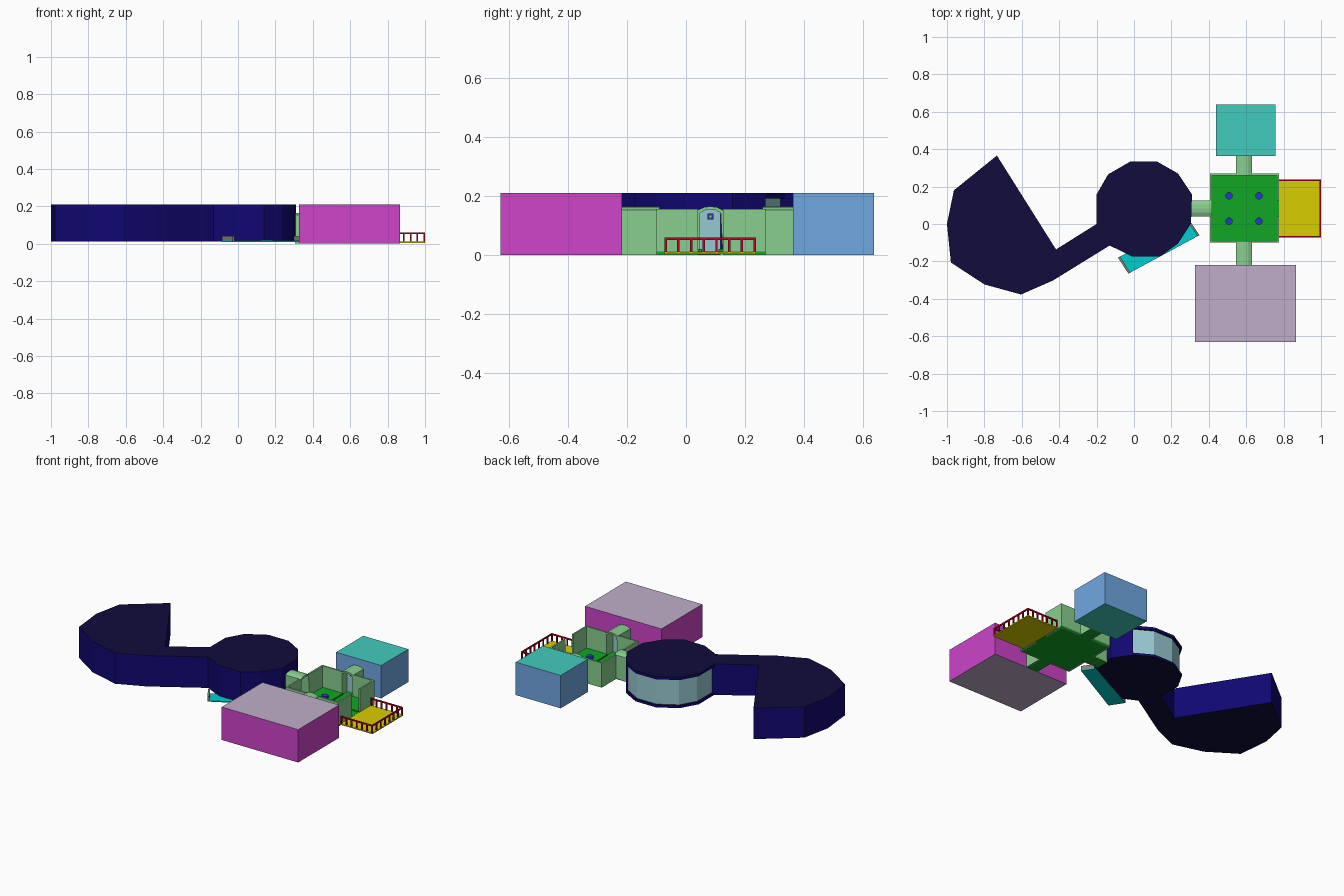
import bpy, bmesh, math
from mathutils import Vector

if "Cube" in bpy.data.objects:
    bpy.data.objects.remove(bpy.data.objects["Cube"])

def mat(name, r, g, b):
    m = bpy.data.materials.new(name)
    m.diffuse_color = tuple((c / 255) ** 2.2 for c in (r, g, b)) + (1,)
    m.use_nodes = True
    m.node_tree.nodes["Principled BSDF"].inputs["Base Color"].default_value = m.diffuse_color
    return m

NAVY = mat("navy_wall", 24, 16, 112)
NAVY_ROOF = mat("navy_roof", 24, 20, 62)
GLASS = mat("glass", 150, 200, 208)
MAGENTA = mat("magenta", 204, 70, 200)
LILAC = mat("lilac", 190, 172, 200)
BLUE = mat("blue", 112, 166, 226)
TEAL = mat("teal", 68, 202, 188)
PALE = mat("pale_green", 136, 205, 142)
GREEN = mat("green_floor", 24, 165, 40)
YELLOW = mat("yellow", 215, 205, 0)
RED = mat("red", 185, 12, 40)
DISC = mat("disc_blue", 40, 60, 200)
CYAN = mat("cyan", 10, 205, 205)
GREY = mat("grey", 130, 130, 120)

def prism(name, pts, z0, z1, side, cap=None, extra=None):
    """Extruded outline; extra = (material, first vertex indices of sides using it)."""
    bm = bmesh.new()
    lo = [bm.verts.new((x, y, z0)) for x, y in pts]
    hi = [bm.verts.new((x, y, z1)) for x, y in pts]
    n = len(pts)
    caps = [bm.faces.new(hi), bm.faces.new(lo[::-1])]
    for f in caps:
        f.material_index = 1
    for i in range(n):
        j = (i + 1) % n
        f = bm.faces.new((lo[i], lo[j], hi[j], hi[i]))
        if extra and i in extra[1]:
            f.material_index = 2
    bmesh.ops.recalc_face_normals(bm, faces=bm.faces)
    bmesh.ops.triangulate(bm, faces=caps)
    me = bpy.data.meshes.new(name)
    bm.to_mesh(me)
    bm.free()
    for m in (side, cap or side, extra[0] if extra else side):
        me.materials.append(m)
    ob = bpy.data.objects.new(name, me)
    bpy.context.collection.objects.link(ob)
    return ob

def box(name, x0, x1, y0, y1, z0, z1, side, cap=None):
    return prism(name, [(x0, y0), (x1, y0), (x1, y1), (x0, y1)], z0, z1, side, cap)

# Navy building: fan-shaped hall, neck and round room
fan = [(-.417, -.136), (-.733, .366), (-.963, .18), (-1, 0), (-.979, -.206),
       (-.80, -.323), (-.604, -.377), (-.433, -.302), (-.13, -.115)]
drum = [(-.01, -.174), (.139, -.174), (.235, -.105), (.305, .003), (.31, .158)]
window = [(.235, .27), (.123, .334), (-.02, .334), (-.139, .265), (-.2, .158), (-.2, 0)]
outline = fan + drum + window
centre = Vector((.055, .08))
inset = [tuple(centre + (Vector(p) - centre) * .95) for p in window]
middle = fan + drum + window[:1] + inset + window[-1:]
k = len(fan) + len(drum) + 1
prism("navy_floor", outline, .013, .028, NAVY, NAVY_ROOF)
prism("navy_walls", middle, .028, .192, NAVY, NAVY_ROOF, (GLASS, range(k, k + 5)))
prism("navy_roof", outline, .192, .21, NAVY, NAVY_ROOF)

# Angled porch against the round room with a curb at each end
porch = [Vector(p) for p in ((-.086, -.18), (-.03, -.265), (.35, -.06), (.30, .015))]
prism("porch_deck", porch, .010, .016, CYAN)
along = (porch[2] - porch[1]).normalized() * .012
prism("porch_curb_left", [porch[0], porch[1], porch[1] + along, porch[0] + along], .012, .042, GREY)
prism("porch_curb_right", [porch[3] - along, porch[2] - along, porch[2], porch[3]], .012, .042, GREY)

# Two plain side buildings
box("magenta_building", .326, .866, -.63, -.218, 0, .21, MAGENTA, LILAC)
box("blue_building", .438, .756, .364, .638, 0, .21, BLUE, TEAL)

# Open central court: floor, four walls split by doorways
X0, X1, Y0, Y1, T = .406, .775, -.1, .27, .01
CX, CY, D = .588, .083, .042
box("court_floor", X0, X1, Y0, Y1, .002, .012, GREEN)
for i, (a, b) in enumerate(((X0, CX - D), (CX + D, X1))):
    box(f"wall_south_{i}", a, b, Y0, Y0 + T, 0, .157, PALE)
    box(f"wall_north_{i}", a, b, Y1 - T, Y1, 0, .157, PALE)
for i, (a, b) in enumerate(((Y0 + T, CY - D), (CY + D, Y1 - T))):
    box(f"wall_west_{i}", X0, X0 + T, a, b, 0, .157, PALE)
    box(f"wall_east_{i}", X1 - T, X1, a, b, 0, .157, PALE)

# Raised floor pads with blue round stools
for i, (sx, sy) in enumerate(((-1, -1), (1, -1), (-1, 1), (1, 1))):
    xs = sorted((CX + sx * .028, X0 + T if sx < 0 else X1 - T))
    ys = sorted((CY + sy * .028, Y0 + T if sy < 0 else Y1 - T))
    box(f"floor_pad_{i}", *xs, *ys, .012, .02, GREEN)
    px, py = CX + sx * .08, CY + sy * .068
    ring = [(px + .02 * math.cos(t * math.pi / 6), py + .02 * math.sin(t * math.pi / 6)) for t in range(12)]
    prism(f"stool_{i}", ring, .02, .036, DISC)

# Arched tunnels: arch profile lying in local x/y, extruded, then stood up
def arch(w, top):
    return [(-w, 0), (w, 0), (w, top - .012), (w * .5, top - .002), (0, top),
            (-w * .5, top - .002), (-w, top - .012)]

def tunnel(name, x, y, angle, length):
    shell = arch(D, .165)
    hole = arch(D - .007, .155)
    # U-shaped section, open at the bottom
    section = shell[1:] + shell[:1] + [hole[0]] + hole[:1:-1] + [hole[1]]
    section = section[:7] + hole[6:1:-1] + [hole[1]]
    parts = [prism(name, section, 0, length, PALE),
             prism(name + "_base", [(-D, .002), (D, .002), (D, .01), (-D, .01)], 0, length, GREEN),
             prism(name + "_door", hole, length * .5, length * .5 + .004, GLASS),
             prism(name + "_lamp", [(-.01, .12), (.01, .12), (.01, .142), (-.01, .142)],
                   length * .5 - .01, length * .5, DISC),
             prism(name + "_bulb", [(-.004, .127), (.004, .127), (.004, .135), (-.004, .135)],
                   length * .5 - .013, length * .5 - .009, YELLOW)]
    for p in parts:
        # local y becomes up, local z runs away from the court
        p.rotation_euler = (math.pi / 2, 0, angle)
        p.location = (x, y, 0)

tunnel("tunnel_south", CX, Y0 + T, 0, .128)
tunnel("tunnel_north", CX, Y1 - T, math.pi, .104)
tunnel("tunnel_west", X0 + T, CY, -math.pi / 2, .11)

# Yellow terrace with red railing on three sides
TX, TY0, TY1, R = 1.0, -.073, .237, .008
box("terrace_floor", X1, TX, TY0, TY1, .004, .011, YELLOW)
box("rail_east", TX - R, TX, TY0, TY1, .051, .059, RED)
for i in range(8):
    y = TY0 + i * (TY1 - TY0 - R) / 7
    box(f"rail_post_east_{i}", TX - R, TX, y, y + R, .01, .051, RED)
for side, y in (("south", TY0), ("north", TY1 - R)):
    box(f"rail_{side}", X1, TX - R, y, y + R, .051, .059, RED)
    for i in range(6):
        x = X1 + i * .036
        box(f"rail_post_{side}_{i}", x, x + R, y, y + R, .01, .051, RED)
